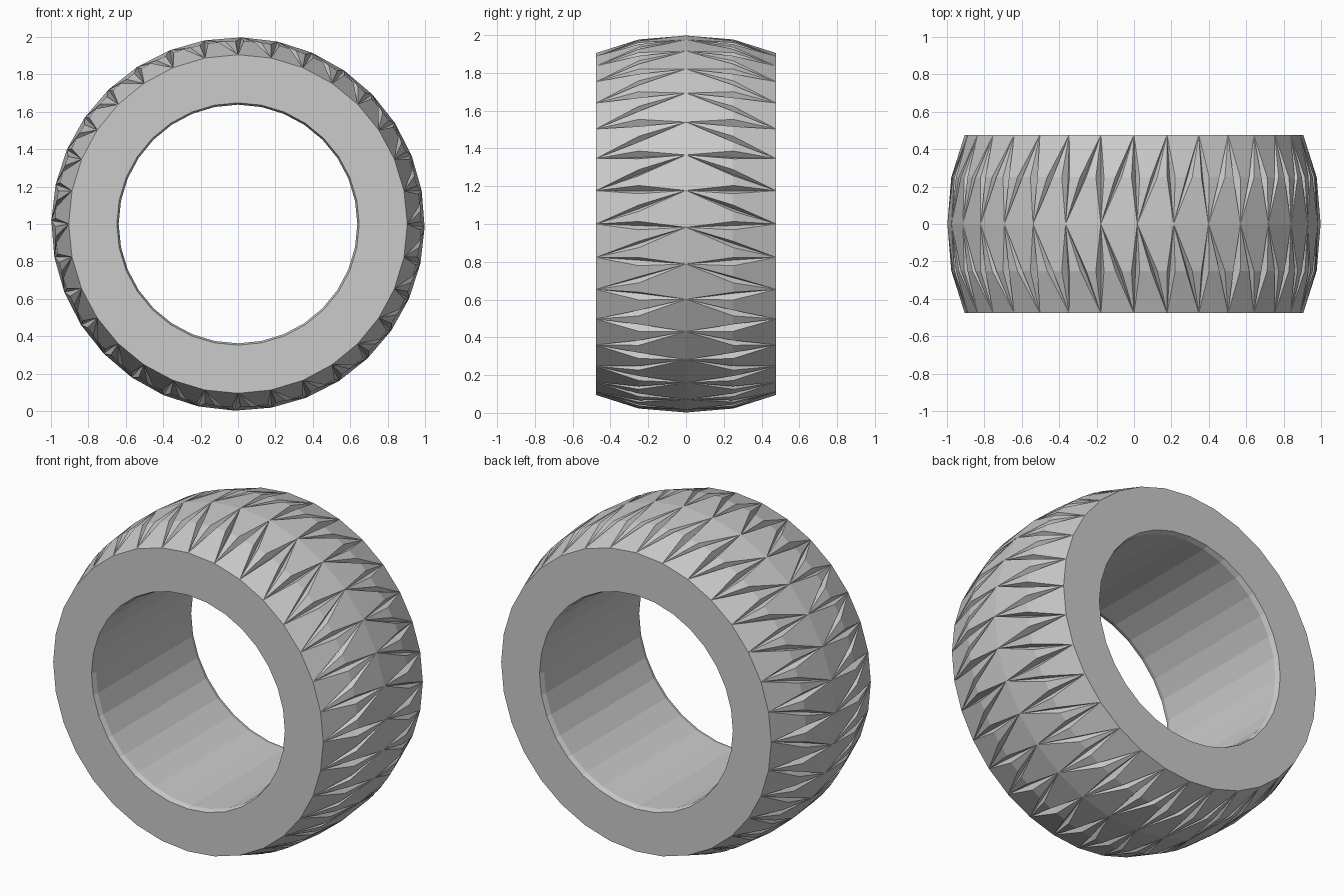
import bpy, bmesh
from math import sin, cos, radians

if "Cube" in bpy.data.objects:
    bpy.data.objects.remove(bpy.data.objects["Cube"])

N = 32                       # tread repeats around the tyre
PITCH = 360 / N
CENTRE_R, MID_R, EDGE_R = 0.998, 0.977, 0.905
HALF_W, MID_Y = 0.477, 0.25

bm = bmesh.new()


def vert(deg, r, y):
    a = radians(deg)
    return bm.verts.new((r * sin(a), y, 1 + r * cos(a)))


def ring(offset, r, y):
    return [vert(k * PITCH + offset, r, y) for k in range(N)]


def groove(a, left, c, right, bottom):
    # sunken kite with four sloping sides
    for p, q in ((a, left), (left, c), (c, right), (right, a)):
        bm.faces.new((p, q, bottom))


# shared crown vertices and the bore rings
crown = ring(1.0, CENTRE_R, 0)
bores = []
for s in (-1, 1):
    edge = ring(0, EDGE_R, s * HALF_W)
    # straight arm and slanted arm of each V-shaped groove
    l1, b1, r1 = (ring(d, r, s * MID_Y) for d, r in
                  ((-0.8, MID_R), (0.5, 0.94), (1.8, MID_R)))
    l2, b2, r2 = (ring(d, r, s * MID_Y) for d, r in
                  ((-5.9, MID_R), (-4.9, 0.943), (-3.9, MID_R)))
    lip = ring(0, 0.648, s * HALF_W)
    bore = ring(0, 0.638, s * (HALF_W - 0.03))
    bores.append(bore)
    for k in range(N):
        n = (k + 1) % N
        groove(edge[k], l1[k], crown[k], r1[k], b1[k])
        groove(edge[k], l2[k], crown[k - 1], r2[k], b2[k])
        # lands between the groove arms
        bm.faces.new((edge[k], edge[n], l2[n], r1[k]))
        bm.faces.new((r1[k], l2[n], crown[k]))
        bm.faces.new((edge[k], l1[k], r2[k]))
        bm.faces.new((l1[k], crown[k], crown[k - 1], r2[k]))
        # sidewall and inner bevel
        bm.faces.new((edge[k], edge[n], lip[n], lip[k]))
        bm.faces.new((lip[k], lip[n], bore[n], bore[k]))

# inner bore
for k in range(N):
    n = (k + 1) % N
    bm.faces.new((bores[0][k], bores[0][n], bores[1][n], bores[1][k]))

bmesh.ops.recalc_face_normals(bm, faces=bm.faces)
mesh = bpy.data.meshes.new("tyre")
bm.to_mesh(mesh)
bm.free()
bpy.context.collection.objects.link(bpy.data.objects.new("tyre", mesh))
